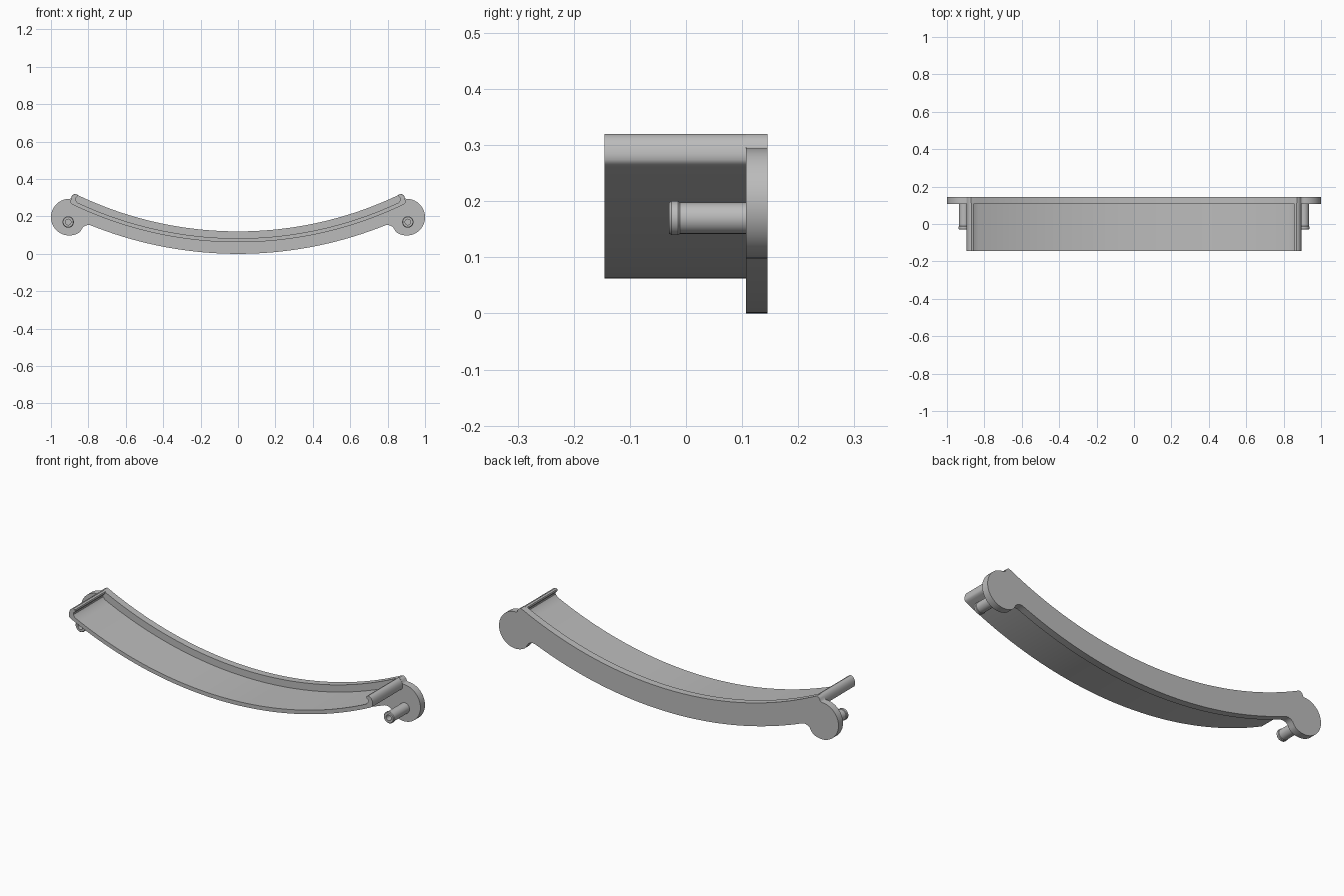
import bpy, bmesh, math

if "Cube" in bpy.data.objects:
    bpy.data.objects.remove(bpy.data.objects["Cube"], do_unlink=True)

grey = bpy.data.materials.new("plain grey")
grey.use_nodes = True
COLOUR = (0.5, 0.5, 0.5, 1)
grey.diffuse_color = COLOUR
grey.node_tree.nodes["Principled BSDF"].inputs["Base Color"].default_value = COLOUR

ARC_Z = 2.11      # height of the common centre of all the long curves
BACK, PLATE, FRONT = 0.145, 0.107, -0.145


def arc(radius, x0, x1, steps=32):
    """Points along a long curve, from x0 to x1."""
    xs = [x0 + (x1 - x0) * i / steps for i in range(steps + 1)]
    return [(x, ARC_Z - math.sqrt(radius ** 2 - x * x)) for x in xs]


def finish(name, bm):
    bmesh.ops.recalc_face_normals(bm, faces=bm.faces)
    mesh = bpy.data.meshes.new(name)
    bm.to_mesh(mesh)
    bm.free()
    mesh.materials.append(grey)
    obj = bpy.data.objects.new(name, mesh)
    bpy.context.collection.objects.link(obj)
    bpy.ops.object.select_all(action="DESELECT")
    obj.select_set(True)
    bpy.context.view_layer.objects.active = obj
    bpy.ops.object.shade_smooth_by_angle(angle=math.radians(35))
    return obj


def symmetric_prism(name, half, y0, y1):
    """Mirror a half outline that starts and ends on x = 0, then extrude along y."""
    outline = half + [(-x, z) for x, z in reversed(half[1:-1])]
    bm = bmesh.new()
    face = bm.faces.new([bm.verts.new((x, y0, z)) for x, z in outline])
    result = bmesh.ops.extrude_face_region(bm, geom=[face], use_keep_orig=True)
    moved = [v for v in result["geom"] if isinstance(v, bmesh.types.BMVert)]
    bmesh.ops.translate(bm, vec=(0, y1 - y0, 0), verts=moved)
    return finish(name, bm)


def lathe(name, profile, x, z, steps=32):
    """Spin (y, radius) points about an axis along y."""
    bm = bmesh.new()
    verts = [bm.verts.new((x + r, y, z)) for y, r in profile]
    edges = [bm.edges.new(pair) for pair in zip(verts, verts[1:])]
    bmesh.ops.spin(bm, geom=verts + edges, cent=(x, 0, z), axis=(0, 1, 0),
                   angle=math.tau, steps=steps)
    bmesh.ops.remove_doubles(bm, verts=bm.verts, dist=0.0001)
    return finish(name, bm)


# Curved back plate with round ears and filleted undersides
ear = []
for i in range(33):
    a = math.radians(92 - 214 * i / 32)
    ear.append((0.902 + 0.098 * math.cos(a), 0.196 + 0.098 * math.sin(a)))
plate = arc(1.99, 0, 0.862)
plate += [(0.872, 0.32), (0.882, 0.316), (0.889, 0.308), (0.893, 0.298)]
plate += ear
plate += [(0.84, 0.123), (0.831, 0.14), (0.82, 0.149), (0.805, 0.154), (0.79, 0.153)]
plate += arc(2.11, 0.77, 0)
symmetric_prism("back_plate", plate, PLATE, BACK)

# Thin curved tray with an upturned rounded lip at each end
tray = arc(2.027, 0, 0.858)
tray += [(0.869, 0.287), (0.869, 0.296), (0.857, 0.308), (0.859, 0.316)]
tray += [(0.868, 0.32), (0.877, 0.318), (0.886, 0.311), (0.892, 0.3)]
tray += [(0.895, 0.285), (0.895, 0.274), (0.891, 0.267)]
tray += arc(2.048, 0.882, 0)
symmetric_prism("curved_tray", tray, FRONT, PLATE + 0.005)

# Hollow pegs with a slightly wider tip
peg = [(PLATE + 0.005, 0.028), (-0.011, 0.028), (-0.014, 0.0305), (-0.026, 0.0305),
       (-0.03, 0.027), (-0.03, 0.015), (0.05, 0.015), (0.05, 0)]
for side, sign in (("left", 1), ("right", -1)):
    lathe(side + "_peg", peg, 0.908 * sign, 0.17)
